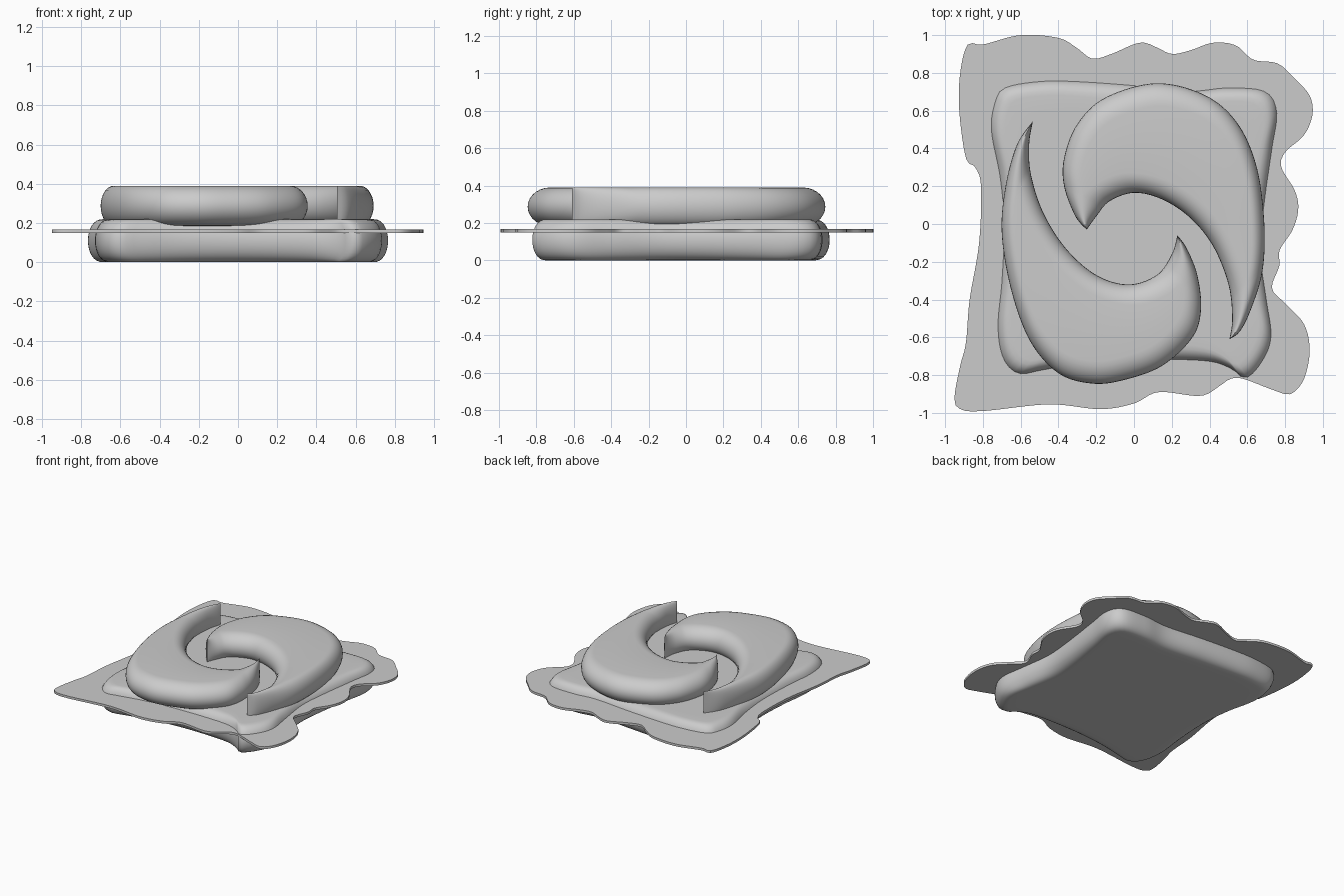
import bpy, bmesh, math
from mathutils import Vector

if "Cube" in bpy.data.objects:
    bpy.data.objects.remove(bpy.data.objects["Cube"])


def spline(pts, n, closed):
    """Catmull-Rom curve through pts, resampled evenly to n points."""
    P = [Vector(p) for p in pts]
    m = len(P)
    get = (lambda i: P[i % m]) if closed else (lambda i: P[max(0, min(m - 1, i))])
    fine = []
    for i in range(m if closed else m - 1):
        a, b, c, d = get(i - 1), get(i), get(i + 1), get(i + 2)
        for k in range(24):
            t = k / 24
            fine.append(0.5 * (2 * b + (c - a) * t + (2 * a - 5 * b + 4 * c - d) * t * t
                               + (3 * b - a - 3 * c + d) * t ** 3))
    fine.append(get(m) if closed else P[-1])
    acc = [0.0]
    for p, q in zip(fine, fine[1:]):
        acc.append(acc[-1] + (q - p).length)
    out, j = [], 0
    for k in range(n):
        s = acc[-1] * k / (n if closed else n - 1)
        while j < len(acc) - 2 and acc[j + 1] < s:
            j += 1
        f = (s - acc[j]) / max(acc[j + 1] - acc[j], 1e-9)
        out.append(fine[j].lerp(fine[j + 1], min(f, 1)))
    return out


def finish(bm, name, angle):
    bmesh.ops.remove_doubles(bm, verts=bm.verts, dist=1e-5)
    bmesh.ops.dissolve_degenerate(bm, edges=bm.edges, dist=1e-6)
    bmesh.ops.recalc_face_normals(bm, faces=bm.faces)
    me = bpy.data.meshes.new(name)
    bm.to_mesh(me)
    bm.free()
    ob = bpy.data.objects.new(name, me)
    bpy.context.collection.objects.link(ob)
    bpy.ops.object.select_all(action='DESELECT')
    ob.select_set(True)
    bpy.context.view_layer.objects.active = ob
    bpy.ops.object.shade_smooth_by_angle(angle=math.radians(angle))
    return ob


def loft(rings, name, angle, wrap):
    """Skin closed rings; wrap also joins the last ring to the first."""
    bm = bmesh.new()
    V = [[bm.verts.new(p) for p in r] for r in rings]
    n = len(V[0])
    for a, b in zip(V, V[1:] + V[:1] if wrap else V[1:]):
        for i in range(n):
            bm.faces.new((a[i], a[(i + 1) % n], b[(i + 1) % n], b[i]))
    return finish(bm, name, angle)


def swirl_lobe(name, outer, inner, z0=0.185, z1=0.39):
    """Rounded section swept between two edges that meet at both tips."""
    A, B = spline(outer, 110, False), spline(inner, 110, False)
    zc, h, K = (z0 + z1) / 2, (z1 - z0) / 2, 14
    rings = []
    for a, b in zip(A, B):
        w = (b - a).length
        r = min(0.12, w / 2)
        d = (b - a).normalized() if w > 1e-6 else Vector((0, 0))
        ring = []
        for k in range(K + 1):
            t = -math.pi / 2 + math.pi * k / K
            p = a + d * r * (1 - math.cos(t))
            ring.append((p.x, p.y, zc + h * math.sin(t)))
        for k in range(K + 1):
            t = math.pi / 2 - math.pi * k / K
            p = b - d * r * (1 - math.cos(t))
            ring.append((p.x, p.y, zc + h * math.sin(t)))
        rings.append(ring)
    return loft(rings, name, 60, False)


# Lower pillow: soft square pouch with pinched sides
pouch = [(-.69, .73), (-.5, .765), (-.3, .765), (0, .745), (.3, .715), (.5, .73),
         (.7, .71), (.765, .6), (.74, .4), (.70, .1), (.68, -.15), (.71, -.4),
         (.735, -.6), (.69, -.73), (.6, -.825), (.52, -.775), (.38, -.735), (0, -.73),
         (-.3, -.75), (-.5, -.785), (-.62, -.8), (-.7, -.72), (-.73, -.55),
         (-.71, -.3), (-.70, 0), (-.72, .25), (-.765, .5), (-.745, .65)]
edge = spline(pouch, 160, True)
profile = [(s, 0.0) for s in (0, .5, .8)]
rings = [[(p.x * s, p.y * s, z) for p in edge] for s, z in profile]
for k in range(17):
    t = -math.pi / 2 + math.pi * k / 16
    d = 0.1 * (1 - max(0, math.cos(t)) ** 0.8)
    z = 0.11 + 0.11 * math.sin(t)
    rings.append([(*(p * (1 - d / p.length)), z) for p in edge])
rings += [[(p.x * s, p.y * s, 0.22) for p in edge] for s in (.8, .5, 0)]
loft(rings, "lower_pouch", 60, False)

# Wavy film sheet
film = [(-.88, .95), (-.8, .95), (-.6, 1), (-.4, .985), (-.3, .93), (-.22, .875),
        (-.12, .9), (.03, .96), (.12, .935), (.2, .9), (.3, .92), (.42, .96),
        (.54, .945), (.63, .87), (.76, .85), (.85, .77), (.93, .68), (.945, .58),
        (.9, .47), (.8, .38), (.78, .3), (.85, .18), (.87, .08), (.84, -.03),
        (.77, -.14), (.77, -.22), (.73, -.34), (.8, -.42), (.9, -.53), (.93, -.67),
        (.9, -.82), (.83, -.9), (.74, -.88), (.58, -.82), (.51, -.82), (.45, -.86),
        (.35, -.91), (.13, -.89), (0, -.95), (-.18, -.98), (-.45, -.955), (-.8, -.99),
        (-.92, -.98), (-.95, -.92), (-.92, -.75), (-.89, -.63), (-.87, -.4),
        (-.82, -.1), (-.81, .2), (-.84, .3), (-.89, .35), (-.925, .6), (-.92, .8)]
edge = spline(film, 260, True)
loft([[(p.x * s, p.y * s, z) for p in edge]
      for s, z in ((0, .15), (1, .15), (1, .168), (0, .168))], "film_sheet", 40, False)

# Two interlocking swirl chambers
swirl_lobe("swirl_back",
           [(-.25, -.03), (-.31, .04), (-.37, .2), (-.37, .35), (-.3, .53), (-.15, .67),
            (.12, .745), (.38, .68), (.55, .53), (.65, .3), (.69, 0), (.68, -.25),
            (.62, -.45), (.56, -.57), (.505, -.61)],
           [(-.25, -.03), (-.2, .04), (-.13, .12), (0, .165), (.15, .13), (.3, .03),
            (.42, -.12), (.5, -.32), (.52, -.5), (.505, -.61)])
swirl_lobe("swirl_front",
           [(.23, -.06), (.28, -.13), (.335, -.27), (.355, -.45), (.31, -.6), (.15, -.75),
            (-.05, -.825), (-.22, -.845), (-.4, -.79), (-.55, -.62), (-.65, -.35),
            (-.7, -.05), (-.68, .2), (-.62, .42), (-.535, .545)],
           [(.23, -.06), (.2, -.16), (.12, -.27), (-.03, -.32), (-.2, -.27),
            (-.36, -.13), (-.48, .06), (-.545, .26), (-.555, .42), (-.535, .545)])
